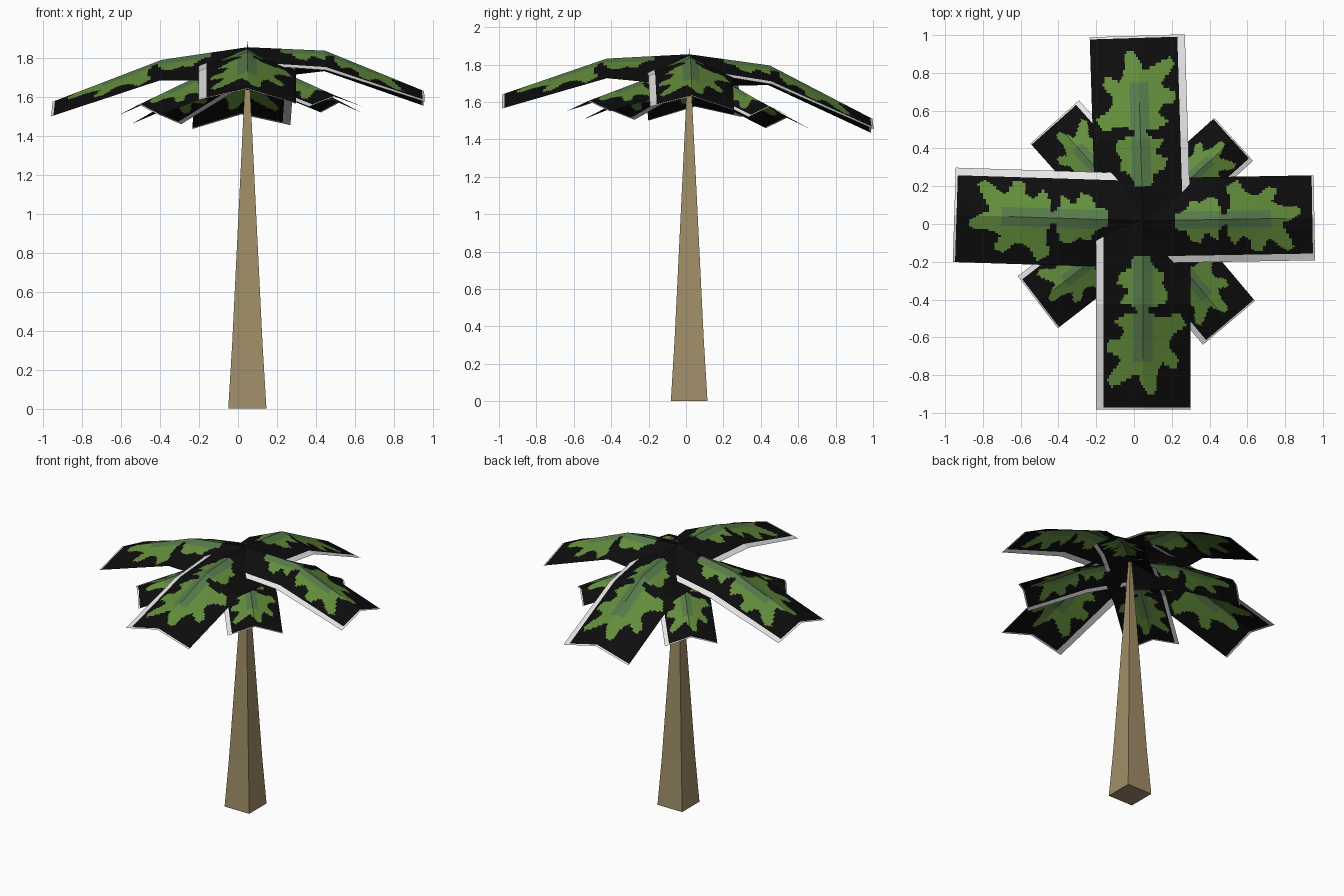
import bpy, bmesh, math
from mathutils import Vector

if "Cube" in bpy.data.objects:
    bpy.data.objects.remove(bpy.data.objects["Cube"])


def srgb(r, g, b):
    f = lambda c: (c / 255 / 12.92) if c < 11 else ((c / 255 + 0.055) / 1.055) ** 2.4
    return (f(r), f(g), f(b), 1)


def material(name, *rgb):
    m = bpy.data.materials.new(name)
    m.diffuse_color = srgb(*rgb)
    m.use_nodes = True
    m.node_tree.nodes["Principled BSDF"].inputs["Base Color"].default_value = m.diffuse_color
    return m


BARK = material("bark_tan", 160, 142, 104)
BLACK = material("frond_black", 13, 13, 13)
GREEN = material("leaf_green", 100, 142, 60)
SPINE = material("leaf_grey_green", 86, 122, 74)
PALE = material("edge_pale", 235, 235, 235)

CX, CY = 0.048, 0.017      # trunk axis


def make_object(name, bm, mats):
    me = bpy.data.meshes.new(name)
    bm.to_mesh(me)
    bm.free()
    for m in mats:
        me.materials.append(m)
    ob = bpy.data.objects.new(name, me)
    bpy.context.collection.objects.link(ob)
    return ob


# Trunk: square section tapering to a point above the crown
bm = bmesh.new()
rings = []
for z, h in ((0, 0.098), (0.33, 0.078), (1.6, 0.016), (1.885, 0.001)):
    rings.append([bm.verts.new((CX + sx * h, CY + sy * h, z))
                  for sx, sy in ((-1, -1), (1, -1), (1, 1), (-1, 1))])
for a, b in zip(rings, rings[1:]):
    for i in range(4):
        j = (i + 1) % 4
        bm.faces.new((a[i], a[j], b[j], b[i]))
bm.faces.new(rings[0][::-1])
bm.faces.new(rings[-1])
make_object("trunk", bm, [BARK])

# Painted leaf outlines: (distance along frond, position across -1..1)
BIG_LEAF = [(.93, -.15), (.87, .02), (.81, .12), (.84, .35), (.88, .65), (.85, .78),
            (.79, .62), (.73, .45), (.69, .74), (.64, .78), (.62, .5), (.58, .4),
            (.53, .6), (.50, .4), (.49, .12), (.49, -.12), (.51, -.4), (.49, -.8),
            (.55, -.92), (.61, -.6), (.67, -.55), (.73, -.75), (.79, -.7),
            (.75, -.4), (.81, -.3), (.89, -.3)]
SMALL_LEAF = [(.50, .1), (.45, .2), (.43, .5), (.37, .3), (.33, .55), (.28, .5),
              (.25, .25), (.18, .2), (.18, -.15), (.24, -.2), (.28, -.45),
              (.34, -.4), (.39, -.55), (.44, -.45), (.46, -.12), (.50, -.1)]


def inside(poly, u, v):
    hit = False
    for (u1, v1), (u2, v2) in zip(poly, poly[1:] + poly[:1]):
        if (v1 > v) != (v2 > v) and u < (u2 - u1) * (v - v1) / (v2 - v1) + u1:
            hit = not hit
    return hit


def frond_colour(u, v):
    if v > 0.84 or u > 0.988:
        return 3
    if inside(BIG_LEAF, u, v) or inside(SMALL_LEAF, u, v):
        return 2 if abs(v) < 0.22 and u < 0.74 else 1
    return 0


def frond(name, angle, length, half, ridge, left, right, bend=0.44):
    """Folded strip: ridge heights at root, bend and tip, edges dropped left and right."""
    d = Vector((math.cos(math.radians(angle)), math.sin(math.radians(angle)), 0))
    side = Vector((d.y, -d.x, 0))          # right-hand side looking outward
    nb, n = 26, 58                         # rows to the bend, rows in total
    us = [bend * i / nb for i in range(nb)]
    us += [bend + (0.988 - bend) * i / (n - nb) for i in range(n - nb + 1)] + [1.0]
    vs = [i / 25 for i in range(-25, 26)]

    def along(vals, u):
        if u < bend:
            return vals[0] + (vals[1] - vals[0]) * u / bend
        return vals[1] + (vals[2] - vals[1]) * (u - bend) / (1 - bend)

    bm = bmesh.new()
    grid = []
    for u in us:
        row = []
        for v in vs:
            p = Vector((CX, CY, 0)) + d * (u * length) + side * (v * half)
            p.z = along(ridge, u) - abs(v) * along(right if v > 0 else left, u)
            row.append(bm.verts.new(p))
        grid.append(row)
    for i in range(len(us) - 1):
        for j in range(len(vs) - 1):
            f = bm.faces.new((grid[i][j], grid[i][j + 1], grid[i + 1][j + 1], grid[i + 1][j]))
            f.material_index = frond_colour((us[i] + us[i + 1]) / 2, (vs[j] + vs[j + 1]) / 2)
    make_object(name, bm, [BLACK, GREEN, SPINE, PALE])


# Upper crown: four long fronds
L, R = (0.17, 0.105, 0.075), (0.09, 0.1, 0.055)
frond("upper_frond_right", 1, 0.907, 0.225, (1.855, 1.837, 1.63), L, R)
frond("upper_frond_back", 91.8, 0.98, 0.252, (1.855, 1.795, 1.51), L, R)
frond("upper_frond_left", 178.2, 1.0, 0.25, (1.855, 1.79, 1.575), L, R)
frond("upper_frond_front", 270, 1.0, 0.25, (1.855, 1.832, 1.64), L, R)

# Lower crown: four short fronds on the diagonals
L, R = (0.11, 0.08, 0.055), (0.07, 0.07, 0.055)
frond("lower_frond_back_right", 41.9, 0.645, 0.153, (1.75, 1.71, 1.575), L, R)
frond("lower_frond_back_left", 131.8, 0.702, 0.172, (1.75, 1.69, 1.515), L, R)
frond("lower_frond_front_left", 217.7, 0.704, 0.174, (1.75, 1.71, 1.56), L, R)
frond("lower_frond_front_right", 310.1, 0.706, 0.18, (1.75, 1.72, 1.605), L, R)
